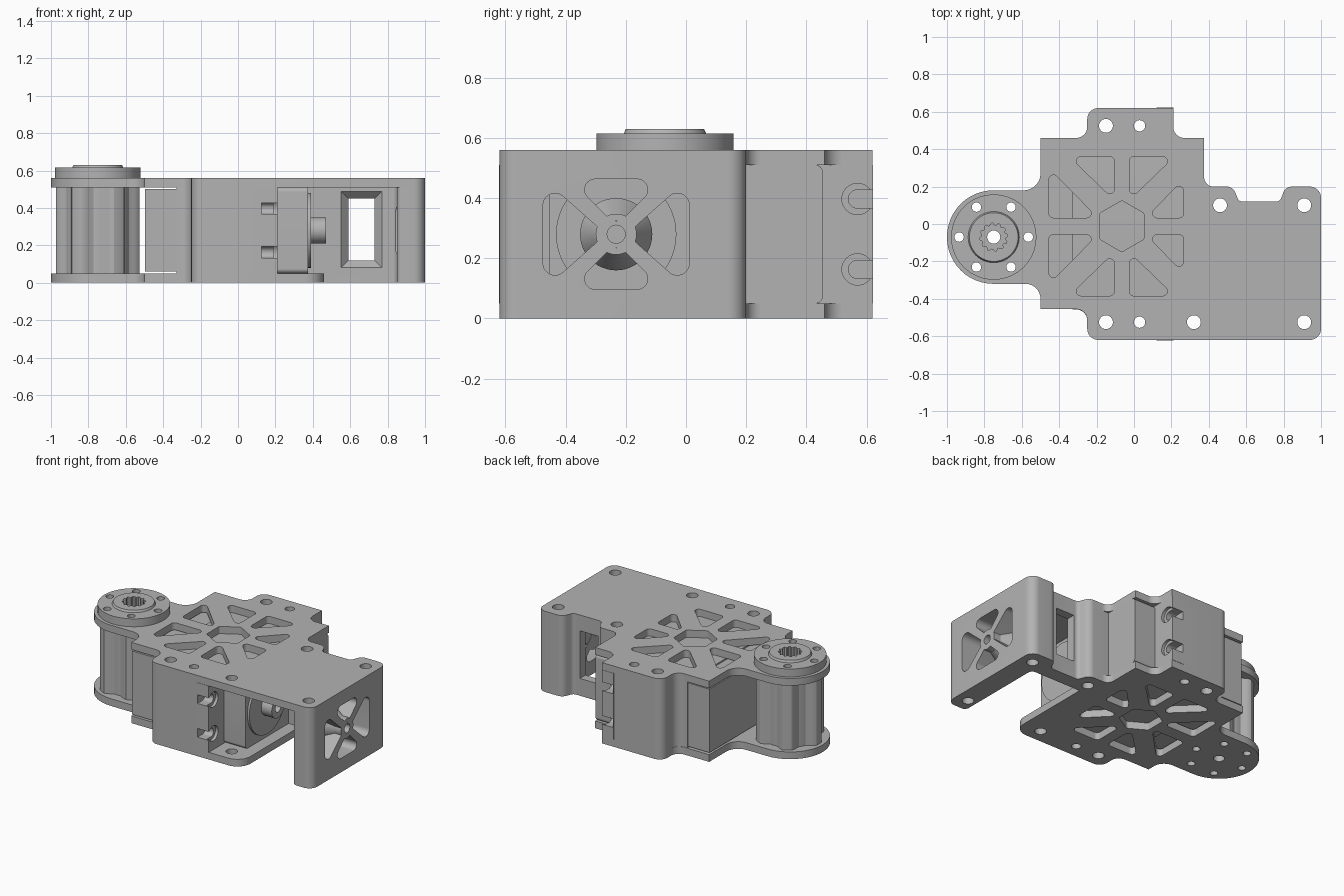
import bpy, bmesh
from math import sin, cos, tan, pi
from mathutils import Vector

if "Cube" in bpy.data.objects:
    bpy.data.objects.remove(bpy.data.objects["Cube"], do_unlink=True)

metal = bpy.data.materials.new("grey_metal")
metal.use_nodes = True
GREY = (0.45, 0.45, 0.45, 1)
metal.diffuse_color = GREY
metal.node_tree.nodes["Principled BSDF"].inputs["Base Color"].default_value = GREY
cutters = []


def circle(x, y, r, n=32):
    return [(x + r * cos(2 * pi * i / n), y + r * sin(2 * pi * i / n)) for i in range(n)]


def rounded(points):
    """Polygon from (u, v, corner radius) points."""
    out = []
    for i, (u, v, r) in enumerate(points):
        p = Vector((u, v))
        if r == 0:
            out.append((u, v))
            continue
        a = (Vector(points[i - 1][:2]) - p).normalized()
        b = (Vector(points[(i + 1) % len(points)][:2]) - p).normalized()
        half = a.angle(b) / 2
        mid = p + (a + b).normalized() * (r / sin(half))
        start = p + a * (r / tan(half)) - mid
        end = p + b * (r / tan(half)) - mid
        sweep = start.angle(end)
        steps = max(4, int(sweep * 8))
        for k in range(steps + 1):
            t = k / steps
            q = mid + (start * sin((1 - t) * sweep) + end * sin(t * sweep)) / sin(sweep)
            out.append((q.x, q.y))
    return out


def rect(u0, u1, v0, v1, r=0):
    return rounded([(u0, v0, r), (u1, v0, r), (u1, v1, r), (u0, v1, r)])


def prism(name, polys, lo, hi, axis="z", far=None, cutter=False):
    """Extrude polygons along an axis; far gives a different end outline."""
    place = {"z": lambda u, v, w: (u, v, w),
             "x": lambda u, v, w: (w, u, v),
             "y": lambda u, v, w: (v, w, u)}[axis]
    bm = bmesh.new()
    for k, poly in enumerate(polys):
        end = far[k] if far else poly
        bottom = [bm.verts.new(place(u, v, lo)) for u, v in poly]
        top = [bm.verts.new(place(u, v, hi)) for u, v in end]
        bm.faces.new(bottom[::-1])
        bm.faces.new(top)
        for i in range(len(poly)):
            bm.faces.new((bottom[i - 1], bottom[i], top[i], top[i - 1]))
    bmesh.ops.recalc_face_normals(bm, faces=bm.faces)
    mesh = bpy.data.meshes.new(name)
    bm.to_mesh(mesh)
    bm.free()
    mesh.materials.append(metal)
    ob = bpy.data.objects.new(name, mesh)
    bpy.context.collection.objects.link(ob)
    if cutter:
        ob.hide_render = True
        cutters.append(ob)
    return ob


def cut(ob, *tools):
    for tool in tools:
        mod = ob.modifiers.new("cut", "BOOLEAN")
        mod.operation = "DIFFERENCE"
        mod.solver = "EXACT"
        mod.object = tool
        bpy.context.view_layer.objects.active = ob
        bpy.ops.object.modifier_apply(modifier=mod.name)


PX, PY = -0.75, -0.07      # upright joint axis
HY, HZ = -0.232, 0.28      # sideways joint axis
TOP, T = 0.56, 0.05        # frame height, plate thickness

# Hole cutters
screws = [circle(x, y, 0.037) for x, y in
          ((-0.15, 0.525), (-0.15, -0.525), (0.32, -0.525), (0.91, -0.525), (0.46, 0.1), (0.91, 0.1))]
screws += [circle(0.03, s * 0.525, 0.03) for s in (1, -1)]
ring = [circle(PX + 0.185 * cos(i * pi / 3), PY + 0.185 * sin(i * pi / 3), 0.025) for i in range(6)]
holes = prism("screw_cutter", screws, -0.1, 1, cutter=True)
joint_holes = prism("joint_cutter", ring + [circle(PX, PY, 0.035)], -0.1, 1, cutter=True)

# Triangular and hexagonal lightening cutouts of both plates
windows = []
for s in (1, -1):
    for side, reach in ((-1, 0.39), (1, 0.33)):
        cx, cy = -0.065, -0.012
        windows.append(rounded([(cx + side * a, cy + s * b, 0.025) for a, b in
                                ((0.04, 0.372), (0.28, 0.372), (0.04, 0.14))]))
        windows.append(rounded([(cx + side * a, cy + s * b, 0.025) for a, b in
                                ((reach, 0.045), (reach, reach - 0.08), (0.13, 0.045))]))
windows.append(rounded([(-0.065 + 0.137 * sin(i * pi / 3), -0.012 + 0.137 * cos(i * pi / 3), 0.015)
                        for i in range(6)]))
lightening = prism("lightening_cutter", windows, -0.1, 1, cutter=True)

# Plates
shared = [(-0.25, -0.62, 0.06), (-0.25, -0.455, 0.06), (-0.5, -0.455, 0), (-0.5, -0.32, 0.08),
          (-1, -0.32, 0.249), (-1, 0.18, 0.249), (-0.5, 0.18, 0.09), (-0.5, 0.46, 0),
          (-0.25, 0.46, 0.06), (-0.25, 0.62, 0.06), (0.21, 0.62, 0), (0.21, 0.46, 0.06),
          (0.375, 0.46, 0), (0.375, 0.2, 0.05)]
rear = [(0.53, 0.2, 0.05), (0.56, 0.12, 0.03), (0.78, 0.12, 0.03), (0.81, 0.2, 0.05), (1, 0.2, 0.06)]
top_plate = prism("top_plate", [rounded(shared + rear + [(1, -0.62, 0.06)])], TOP - T, TOP)
bottom_plate = prism("bottom_plate", [rounded(shared + [(0.46, 0.2, 0), (0.46, -0.62, 0.1)])], 0, T)
for plate in (top_plate, bottom_plate):
    cut(plate, holes, joint_holes, lightening)

# Side walls joining the plates, front and back
for s, name in ((1, "back_side_wall"), (-1, "front_side_wall")):
    wall = prism(name, [rounded([(-0.25, s * 0.62, 0.06), (-0.25, s * 0.457, 0.06), (-0.33, s * 0.457, 0),
                                 (-0.33, s * 0.42, 0), (0.12, s * 0.42, 0), (0.12, s * 0.62, 0)])], T, TOP - T)
    cut(wall, holes)

# Angled arm bracket: rear wall with window, end wall with spokes and hub
bracket = prism("arm_bracket", [rounded([(0.375, 0.02, 0), (0.375, 0.2, 0)] + rear +
                [(1, -0.62, 0.06), (0.85, -0.62, 0.03), (0.85, 0.02, 0.03)])], 0, TOP - T)
opening = rect(0.12, 0.45, 0.59, 0.73)
wide = rect(0.08, 0.49, 0.55, 0.77)
gap = prism("gap_cutter", [opening], -0.05, 0.3, "y", cutter=True)
chamfer = prism("chamfer_cutter", [wide], 0.019, 0.06, "y", far=[opening], cutter=True)
spoke_gaps = []
for s in (1, -1):
    spoke_gaps.append(rounded([(HY + s * a, HZ + b, 0.04) for a, b in
                               ((0.243, 0.185), (0.243, -0.185), (0.035, 0))]))
    spoke_gaps.append(rounded([(HY + a, HZ + s * b, 0.035) for a, b in
                               ((-0.155, 0.183), (0.155, 0.183), (0, 0.03))]))
spokes = prism("spoke_cutter", spoke_gaps, 0.8, 1.1, "x", cutter=True)
cut(bracket, holes, gap, chamfer, spokes)
hub_bore = prism("hub_bore_cutter", [circle(HY, HZ, 0.03)], 0.8, 1.1, "x", cutter=True)
cut(bracket, hub_bore)
hub = prism("hub", [circle(HY, HZ, 0.068, 48)], 0.851, 1, "x")
hub_cone = prism("hub_cone", [circle(HY, HZ, 0.12, 48)], 0.852, 0.95, "x", far=[circle(HY, HZ, 0.066, 48)])
hub_lip = prism("hub_lip_cutter", [circle(HY, HZ, 0.045)], 0.985, 1.05, "x", cutter=True)
cut(hub, hub_bore, hub_lip)
cut(hub_cone, hub_bore)

# Motor body
prism("motor_body", [rect(-0.455, 0.455, T, TOP - T, 0.025)], -0.33, 0.375, "x")
prism("motor_rear", [rect(-0.452, 0.452, 0.06, 0.5)], -0.497, -0.33, "x")
prism("motor_disc", [circle(HY, HZ, 0.2, 64)], 0.37, 0.39, "x")
shaft = prism("motor_shaft", [circle(HY, HZ, 0.07)], 0.385, 0.47, "x")
cut(shaft, prism("shaft_cutter", [circle(HY, HZ, 0.03)], 0.42, 0.5, "x", cutter=True))

# Mounting lugs with open screw slots
for s, name in ((1, "back_lug"), (-1, "front_lug")):
    lug = prism(name, [rect(min(s * 0.44, s * 0.622), max(s * 0.44, s * 0.622), T, TOP - T)], 0.12, 0.21, "x")
    heights = (0.163, 0.397)
    slots = [rounded([(s * 0.54, z - 0.03, 0.029), (s * 0.65, z - 0.03, 0),
                      (s * 0.65, z + 0.03, 0), (s * 0.54, z + 0.03, 0.029)]) for z in heights]
    bores = [circle(s * 0.57, z, 0.052) for z in heights]
    cut(lug, prism("slot_cutter", slots, 0.125, 0.3, "x", cutter=True),
        prism("counterbore_cutter", bores, 0.19, 0.3, "x", cutter=True))

# Scalloped spool between the plates
spool_outline = []
for i in range(96):
    a = 2 * pi * i / 96
    r = 0.203 + 0.021 * max(-1, min(1, 1.6 * cos(6 * a)))
    spool_outline.append((PX + r * cos(a), PY + r * sin(a)))
spool = prism("spool", [spool_outline], T, TOP - T)
cut(spool, joint_holes)

# Turning disc on top with raised collar and toothed bore
teeth = [(PX + r * cos(2 * pi * (i + 0.5) / 48), PY + r * sin(2 * pi * (i + 0.5) / 48))
         for i, r in enumerate([0.075, 0.075, 0.063, 0.063] * 12)]
bore = prism("tooth_cutter", [teeth], 0.53, 1, cutter=True)
disc = prism("turning_disc", [circle(PX, PY, 0.228, 64)], TOP, 0.615)
collar = prism("turning_collar", [circle(PX, PY, 0.138, 64)], 0.612, 0.63,
               far=[circle(PX, PY, 0.13, 64)])
cut(disc, joint_holes, bore)
cut(collar, bore)

# Clean up cutters and smooth the curved walls
for tool in cutters:
    bpy.data.objects.remove(tool, do_unlink=True)
bpy.ops.object.select_all(action="DESELECT")
for ob in bpy.context.scene.objects:
    if ob.type == "MESH":
        ob.select_set(True)
        bpy.context.view_layer.objects.active = ob
bpy.ops.object.shade_smooth_by_angle(angle=0.5)
